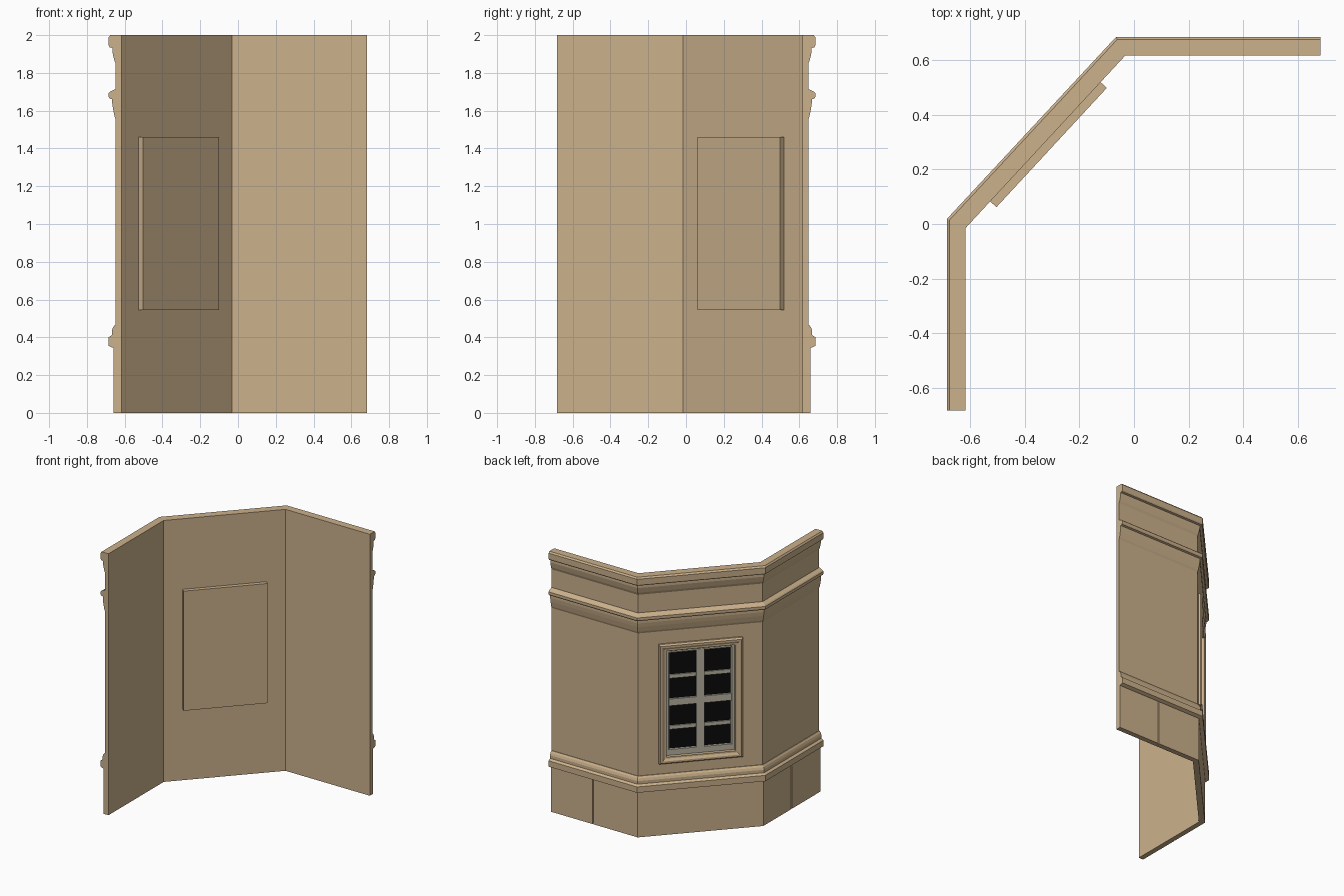
import bpy, bmesh
from mathutils import Vector, Matrix

if "Cube" in bpy.data.objects:
    bpy.data.objects.remove(bpy.data.objects["Cube"])


def material(name, rgb):
    m = bpy.data.materials.new(name)
    m.diffuse_color = (*rgb, 1)
    m.use_nodes = True
    m.node_tree.nodes["Principled BSDF"].inputs["Base Color"].default_value = m.diffuse_color
    return m


STONE = material("stone", (0.60, 0.44, 0.26))
PAINT = material("window_paint", (0.50, 0.46, 0.37))
GLASS = material("dark_glass", (0.003, 0.003, 0.003))


def finish(name, bm, mat, matrix=None):
    bmesh.ops.recalc_face_normals(bm, faces=bm.faces)
    me = bpy.data.meshes.new(name)
    bm.to_mesh(me)
    bm.free()
    me.materials.append(mat)
    ob = bpy.data.objects.new(name, me)
    bpy.context.collection.objects.link(ob)
    if matrix:
        ob.matrix_world = matrix
    return ob


def loft(name, rings, mat, closed=False, matrix=None):
    """Skin closed cross-sections, capping the ends of an open run."""
    bm = bmesh.new()
    vs = [[bm.verts.new(p) for p in r] for r in rings]
    n = len(vs[0])
    for i in range(len(vs) - (0 if closed else 1)):
        a, b = vs[i], vs[(i + 1) % len(vs)]
        for k in range(n):
            bm.faces.new((a[k], a[(k + 1) % n], b[(k + 1) % n], b[k]))
    if not closed:
        bm.faces.new(vs[0])
        bm.faces.new(vs[-1])
    return finish(name, bm, mat, matrix)


def box(name, x, y, z, mat, matrix):
    bm = bmesh.new()
    bmesh.ops.create_cube(bm, size=1)
    for v in bm.verts:
        v.co = [lo + (c + 0.5) * (hi - lo) for c, (lo, hi) in zip(v.co, (x, y, z))]
    return finish(name, bm, mat, matrix)


# Plan of the inner wall face: point, and outward (mitred) direction
W = 0.618
END_A = ((-W, -0.683), (-1, 0))
COR_A = ((-W, -0.016), (-1, 0.52))
COR_B = ((-0.031, W), (-0.52, 1))
END_B = ((0.683, W), (0, 1))


def along(path, prof):
    return [[(p[0] + d * o[0], p[1] + d * o[1], z) for d, z in prof] for p, o in path]


# Wall with string course and cornice (depth outward, height)
wall_profile = [
    (0, 0), (0.032, 0), (0.032, 0.345), (0.045, 0.345), (0.067, 0.355), (0.067, 0.40),
    (0.050, 0.412), (0.050, 0.435), (0.044, 0.452), (0.034, 0.465), (0.030, 0.465),
    (0.030, 1.555), (0.036, 1.57), (0.044, 1.61), (0.048, 1.64), (0.048, 1.66),
    (0.062, 1.665), (0.067, 1.675), (0.067, 1.692), (0.060, 1.70), (0.036, 1.712),
    (0.030, 1.712), (0.030, 1.85), (0.038, 1.87), (0.047, 1.91), (0.047, 1.932),
    (0.062, 1.936), (0.067, 1.945), (0.067, 1.988), (0.058, 2.0), (0, 2.0)]
wall = loft("wall", along([END_A, COR_A, COR_B, END_B], wall_profile), STONE)

# Plinth slabs separated by narrow joints on the side walls
plinth = [(0.025, 0), (0.040, 0), (0.040, 0.346), (0.025, 0.346)]
G = 0.004
side_a = lambda y: ((-W, y), (-1, 0))
side_b = lambda x: ((x, W), (0, 1))
loft("plinth_left", along([END_A, side_a(-0.335 - G)], plinth), STONE)
loft("plinth_middle", along([side_a(-0.335 + G), COR_A, COR_B, side_b(0.325 - G)], plinth), STONE)
loft("plinth_right", along([side_b(0.325 + G), END_B], plinth), STONE)

# Window frame of reference: x along diagonal wall, y outward, z up
a, b = Vector((*COR_A[0], 0)), Vector((*COR_B[0], 0))
u = (b - a).normalized()
n = Vector((-u.y, u.x, 0))
M = Matrix((u, n, Vector((0, 0, 1)))).transposed().to_4x4()
M.translation = (a + b) / 2 + Vector((0, 0, 1.0025))
HW, HH = 0.2975, 0.4575

# Opening in the wall
cutter = box("opening_cutter", (-0.26, 0.26), (-0.02, 0.12), (-0.42, 0.42), STONE, M)
cutter.hide_render = True
cutter.hide_viewport = True
cutter.display_type = 'WIRE'
mod = wall.modifiers.new("opening", 'BOOLEAN')
mod.object = cutter
mod.operation = 'DIFFERENCE'
mod.solver = 'EXACT'


def frame(name, hw, hh, prof, mat):
    """Rectangular frame from (inset, depth) section."""
    rings = [[(sx * (hw - t), d, sz * (hh - t)) for t, d in prof]
             for sx, sz in ((-1, -1), (1, -1), (1, 1), (-1, 1))]
    return loft(name, rings, mat, True, M)


# Inner backing panel and outer moulded surround
box("inner_panel", (-HW, HW), (-0.031, 0.004), (-HH, HH), STONE, M)
frame("window_surround", HW, HH,
      [(0, 0.002), (0, 0.046), (0.010, 0.058), (0.024, 0.058), (0.040, 0.048),
       (0.052, 0.048), (0.056, 0.042), (0.056, 0.002)], STONE)

# Sash, glass and glazing bars
IW, IH = HW - 0.055, HH - 0.055
box("glass", (-IW, IW), (0.003, 0.012), (-IH, IH), GLASS, M)
frame("sash", IW, IH, [(0, 0.004), (0, 0.030), (0.018, 0.030), (0.026, 0.022), (0.026, 0.004)], PAINT)
box("centre_mullion", (-0.028, 0.028), (0.005, 0.034), (-IH + 0.01, IH - 0.01), PAINT, M)
for name, z, h, d in (("lower_bar", -0.195, 0.014, 0.022), ("transom", 0, 0.026, 0.028),
                      ("upper_bar", 0.195, 0.014, 0.022)):
    box(name, (-IW + 0.01, IW - 0.01), (0.005, d), (z - h, z + h), PAINT, M)
box("bottom_rail", (-IW + 0.005, IW - 0.005), (0.005, 0.032), (-IH, -IH + 0.045), PAINT, M)
